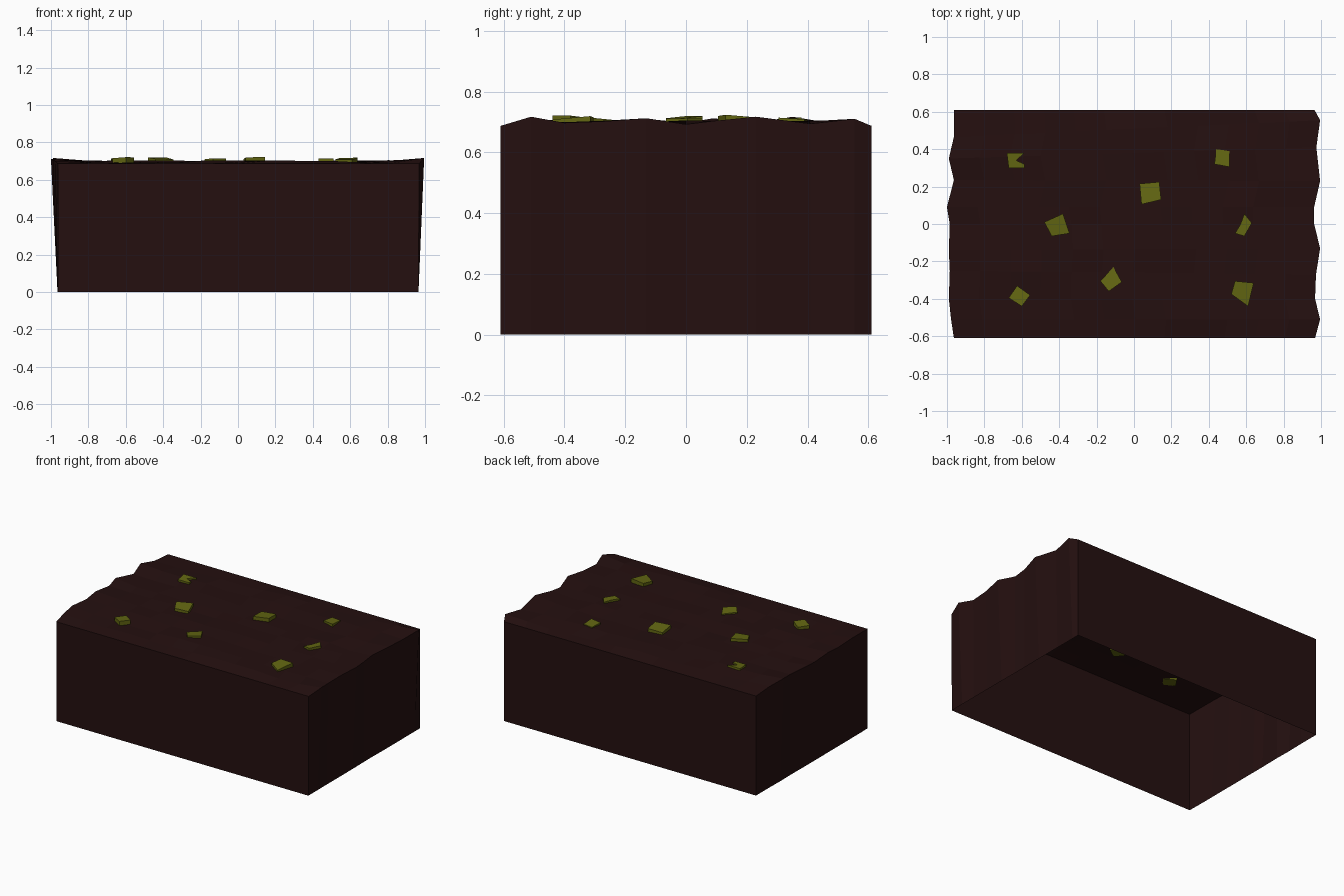
import bpy, bmesh, random

random.seed(4)
HALF_X, HALF_Y = 0.965, 0.61
COLUMNS = 13

cube = bpy.data.objects.get("Cube")
if cube:
    bpy.data.objects.remove(cube, do_unlink=True)


def make_material(name, colour):
    mat = bpy.data.materials.new(name)
    mat.use_nodes = True
    mat.diffuse_color = (*colour, 1)
    mat.node_tree.nodes["Principled BSDF"].inputs["Base Color"].default_value = (*colour, 1)
    return mat


def finish(bm, name, mat):
    bmesh.ops.recalc_face_normals(bm, faces=bm.faces)
    mesh = bpy.data.meshes.new(name)
    bm.to_mesh(mesh)
    bm.free()
    mesh.materials.append(mat)
    obj = bpy.data.objects.new(name, mesh)
    bpy.context.collection.objects.link(obj)
    return obj


brown = make_material("dark brown", (0.018, 0.005, 0.005))
green = make_material("moss green", (0.125, 0.135, 0.006))

# Rough upper rims of the two end walls, front to back: outward distance, y, z
left_rim = [(0.968, -0.61, 0.687), (0.995, -0.51, 0.717), (0.968, -0.4, 0.697),
            (0.973, -0.27, 0.702), (0.995, -0.13, 0.712), (0.963, 0, 0.692),
            (0.963, 0.09, 0.703), (0.995, 0.23, 0.717), (0.975, 0.41, 0.694),
            (0.995, 0.555, 0.71), (0.965, 0.61, 0.687)]
right_rim = [(0.963, -0.61, 0.687), (0.978, -0.51, 0.7), (0.99, -0.4, 0.71),
             (0.985, -0.25, 0.7), (0.99, -0.14, 0.711), (0.985, 0, 0.697),
             (1, 0.09, 0.712), (0.963, 0.235, 0.695), (0.99, 0.35, 0.717),
             (0.963, 0.465, 0.698), (0.963, 0.61, 0.688)]

# Earth block: bumpy top sheet whose border is pulled down into open-bottomed walls
bm = bmesh.new()
rows = []
for (lx, ly, lz), (rx, ry, rz) in zip(left_rim, right_rim):
    row = []
    for c in range(COLUMNS):
        t = c / (COLUMNS - 1)
        x, y, z = -rx + (lx + rx) * t, ry + (ly - ry) * t, rz + (lz - rz) * t
        if 0 < c < COLUMNS - 1 and abs(y) < 0.6:
            z = 0.697 + random.uniform(-0.008, 0.008)
        row.append(bm.verts.new((x, y, z)))
    rows.append(row)
for a, b in zip(rows, rows[1:]):
    for i in range(COLUMNS - 1):
        bm.faces.new((a[i], a[i + 1], b[i + 1], b[i]))
border = [e for e in bm.edges if e.is_boundary]
walls = bmesh.ops.extrude_edge_only(bm, edges=border)["geom"]
for v in walls:
    if isinstance(v, bmesh.types.BMVert):
        v.co.z = 0
        v.co.x = max(-HALF_X, min(HALF_X, v.co.x))
finish(bm, "earth_block", brown)


# Mossy chips: irregular slabs set into the top with a slight tilt
def chip(number, outline, height, slope_x, slope_y, thickness=0.03):
    bm = bmesh.new()
    cx = sum(p[0] for p in outline) / len(outline)
    cy = sum(p[1] for p in outline) / len(outline)
    top = [bm.verts.new((x, y, height + slope_x * (x - cx) + slope_y * (y - cy)))
           for x, y in outline]
    face = bm.faces.new(top)
    base = bmesh.ops.extrude_face_region(bm, geom=[face], use_keep_orig=True)["geom"]
    for v in base:
        if isinstance(v, bmesh.types.BMVert):
            v.co.z -= thickness
    finish(bm, f"moss_chip_{number}", green)


chips = [
    ([(-0.68, 0.38), (-0.585, 0.38), (-0.63, 0.34), (-0.585, 0.32), (-0.585, 0.3), (-0.67, 0.3)],
     0.712, 0, 0.05),
    ([(0.44, 0.4), (0.51, 0.39), (0.51, 0.305), (0.43, 0.32)], 0.711, 0, -0.06),
    ([(0.03, 0.215), (0.135, 0.225), (0.145, 0.13), (0.04, 0.105)], 0.717, 0.06, -0.08),
    ([(-0.38, 0.055), (-0.345, -0.05), (-0.44, -0.065), (-0.48, 0.01)], 0.715, -0.05, 0.08),
    ([(0.59, 0.055), (0.63, 0.005), (0.59, -0.065), (0.54, -0.05), (0.57, 0)], 0.71, 0.05, 0),
    ([(-0.11, -0.23), (-0.065, -0.31), (-0.135, -0.36), (-0.18, -0.305)], 0.711, 0.03, -0.08),
    ([(-0.625, -0.33), (-0.555, -0.38), (-0.6, -0.44), (-0.67, -0.395)], 0.718, 0.05, -0.05),
    ([(0.54, -0.305), (0.64, -0.315), (0.61, -0.44), (0.52, -0.375)], 0.713, 0.04, 0.08),
]
for n, (outline, height, sx, sy) in enumerate(chips, 1):
    chip(n, outline, height, sx, sy)
